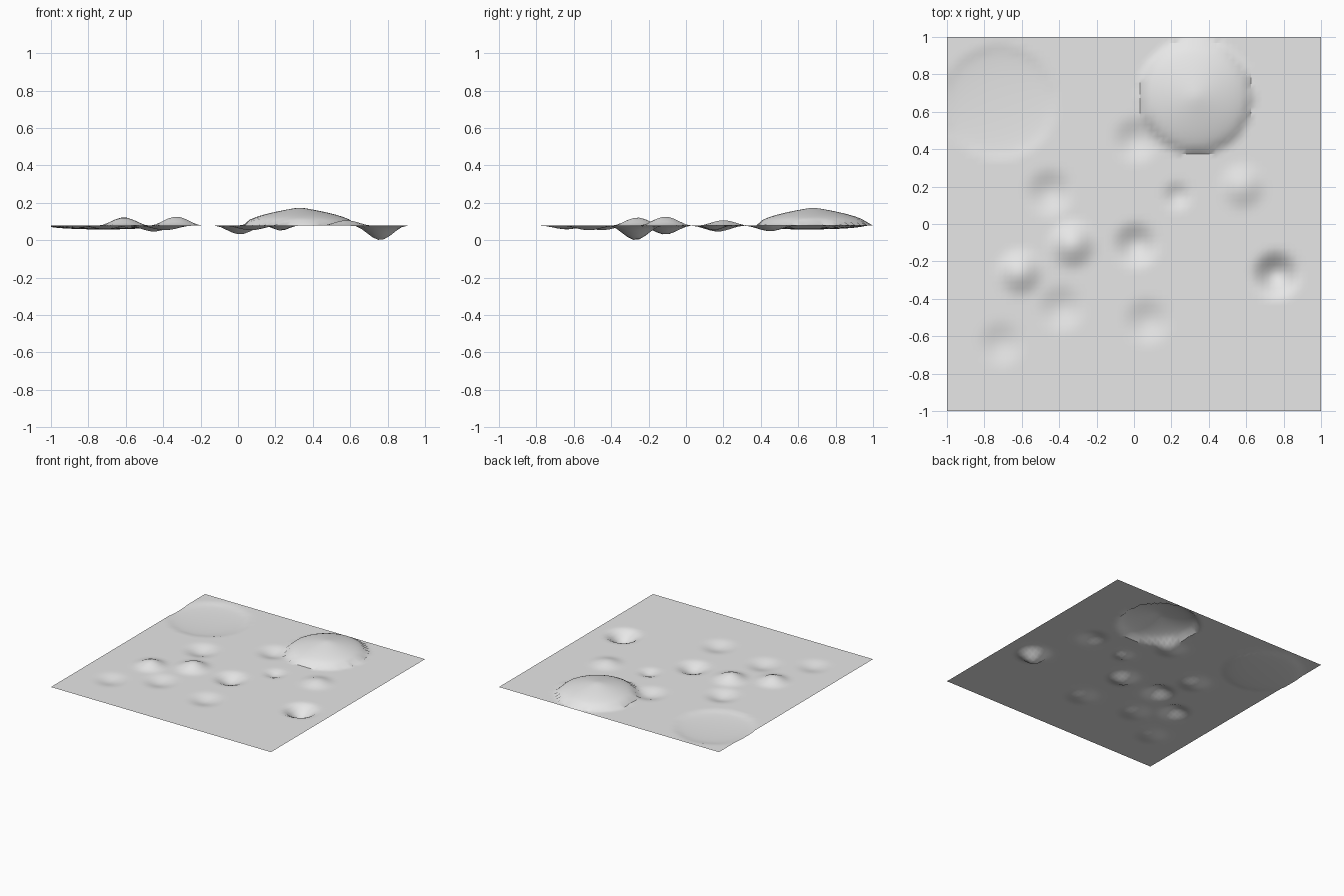
import bpy
import bmesh
import math

cube = bpy.data.objects.get("Cube")
if cube:
    bpy.data.objects.remove(cube, do_unlink=True)

BASE = 0.078
CELLS = 64


# Falloff curves: t is 1 at the centre of a feature and 0 at its rim
def smooth(t):
    return t * t * (3 - 2 * t)


def root(t):
    return math.sqrt(t)


def rounded(t):
    return math.sqrt(t * (2 - t))


# Hills (positive) and hollows (negative): x, y, radius, height, falloff
FEATURES = [
    (0.33, 0.68, 0.30, 0.098, root),
    (-0.72, 0.65, 0.30, -0.02, rounded),
    (0.01, 0.45, 0.14, -0.03, smooth),
    (-0.45, 0.17, 0.145, -0.032, smooth),
    (0.23, 0.15, 0.09, -0.027, smooth),
    (0.58, 0.20, 0.14, 0.03, smooth),
    (-0.33, -0.11, 0.145, 0.05, smooth),
    (-0.61, -0.26, 0.14, 0.045, smooth),
    (0.01, -0.11, 0.14, -0.048, smooth),
    (0.76, -0.27, 0.145, -0.078, smooth),
    (-0.39, -0.45, 0.145, -0.025, smooth),
    (0.07, -0.52, 0.145, -0.025, smooth),
    (-0.71, -0.64, 0.14, -0.02, smooth),
]


def ground_height(x, y):
    z = BASE
    for fx, fy, radius, height, falloff in FEATURES:
        t = 1 - math.hypot(x - fx, y - fy) / radius
        if t > 0:
            z += height * falloff(t)
    return z


# Terrain sheet
bm = bmesh.new()
bmesh.ops.create_grid(bm, x_segments=CELLS, y_segments=CELLS, size=1)
for v in bm.verts:
    v.co.z = ground_height(v.co.x, v.co.y)
mesh = bpy.data.meshes.new("terrain")
bm.to_mesh(mesh)
bm.free()
terrain = bpy.data.objects.new("terrain", mesh)
bpy.context.collection.objects.link(terrain)

# Plain grey material
grey = bpy.data.materials.new("light_grey")
grey.use_nodes = True
colour = (0.8, 0.8, 0.8, 1)
grey.diffuse_color = colour
grey.node_tree.nodes["Principled BSDF"].inputs["Base Color"].default_value = colour
mesh.materials.append(grey)

# Soft slopes with crisp rims
bpy.ops.object.select_all(action="DESELECT")
terrain.select_set(True)
bpy.context.view_layer.objects.active = terrain
bpy.ops.object.shade_smooth_by_angle(angle=math.radians(30))
